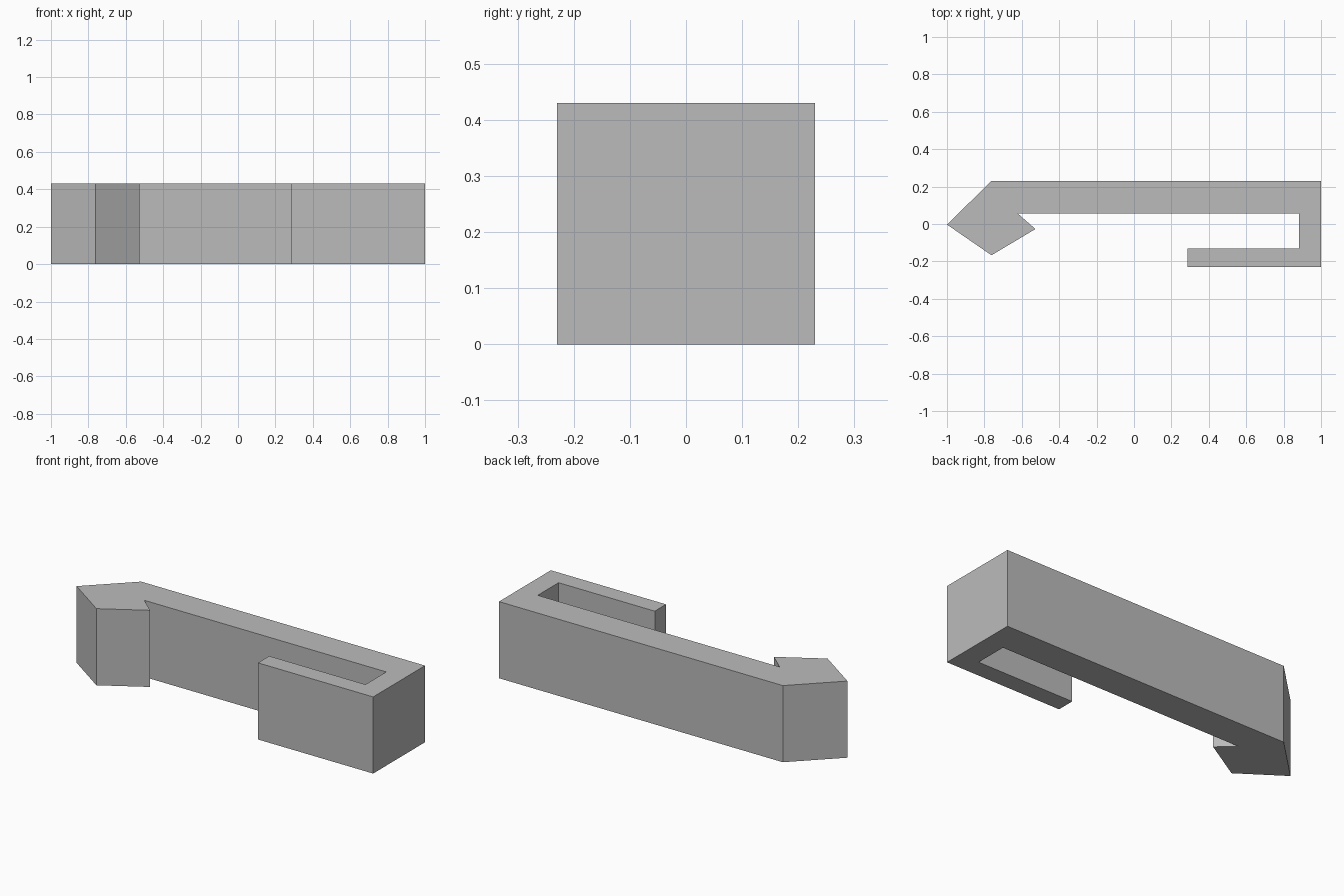
import bpy
import bmesh

cube = bpy.data.objects.get("Cube")
if cube:
    bpy.data.objects.remove(cube, do_unlink=True)

HEIGHT = 0.43

# Plain grey material
grey = bpy.data.materials.new("plain grey")
grey.use_nodes = True
colour = (0.5, 0.5, 0.5, 1)
grey.diffuse_color = colour
grey.node_tree.nodes["Principled BSDF"].inputs["Base Color"].default_value = colour

# Clip outline, counter-clockwise from above
outline = [
    (-1, -0.003), (-0.762, -0.167), (-0.527, -0.027), (-0.62, 0.055),  # barbed tip
    (0.882, 0.055), (0.882, -0.13),                                    # inner slot
    (0.285, -0.13), (0.285, -0.23),                                    # short return arm
    (1, -0.23), (1, 0.23), (-0.762, 0.23),                             # end wall and long arm
]


def extrude_outline(name, points, height, material):
    bm = bmesh.new()
    base = bm.faces.new([bm.verts.new((x, y, 0)) for x, y in points])
    result = bmesh.ops.extrude_face_region(bm, geom=[base], use_keep_orig=True)
    top = [v for v in result["geom"] if isinstance(v, bmesh.types.BMVert)]
    bmesh.ops.translate(bm, verts=top, vec=(0, 0, height))
    bmesh.ops.recalc_face_normals(bm, faces=bm.faces)
    mesh = bpy.data.meshes.new(name)
    bm.to_mesh(mesh)
    bm.free()
    mesh.materials.append(material)
    obj = bpy.data.objects.new(name, mesh)
    bpy.context.collection.objects.link(obj)
    return obj


# Hooked clip body
extrude_outline("hooked_clip", outline, HEIGHT, grey)
